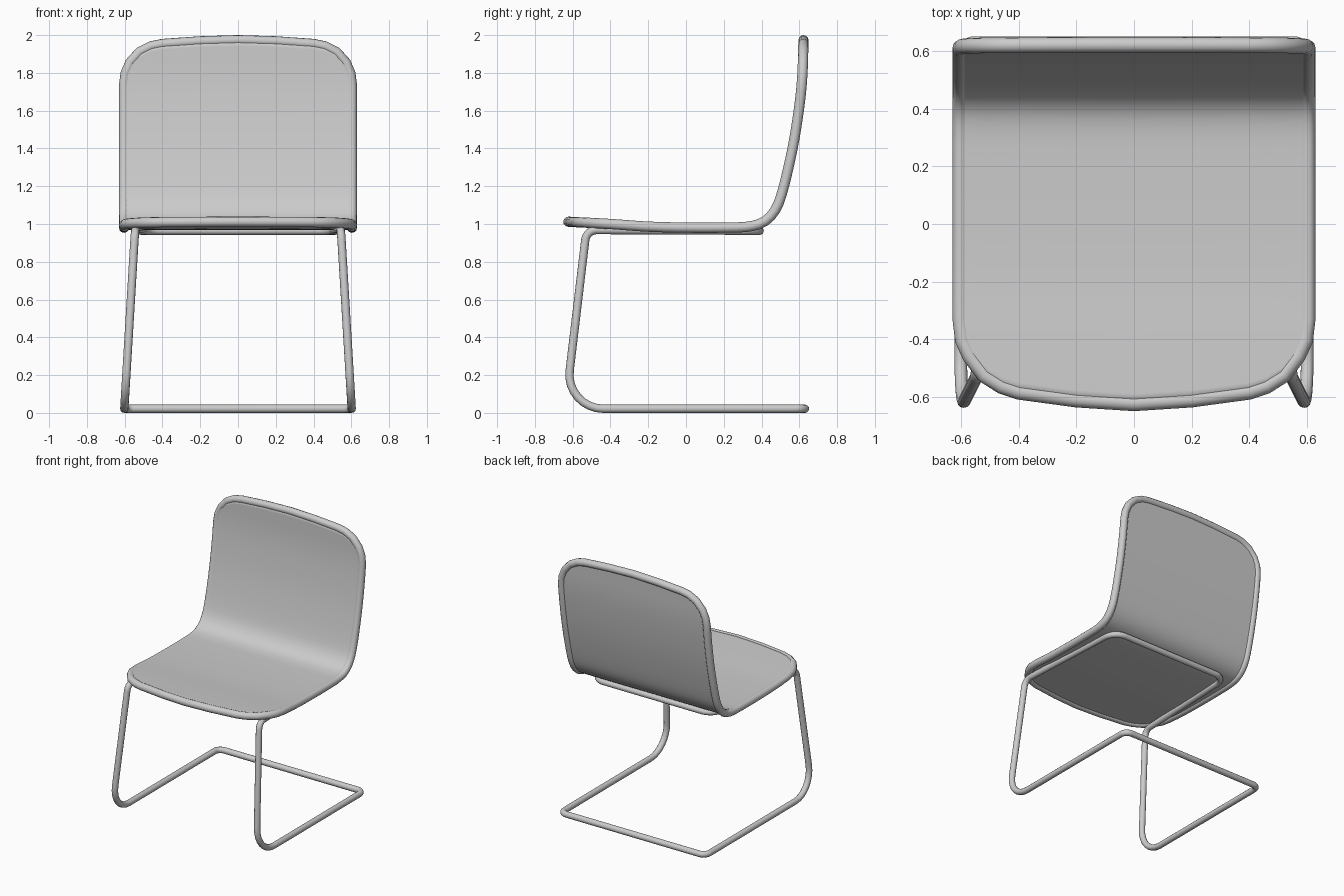
import bpy, math
from mathutils import Vector

if "Cube" in bpy.data.objects:
    bpy.data.objects.remove(bpy.data.objects["Cube"])

HALF = [0, .2, .4, .46, .52, .57, .595, .603]            # outline x stations
FRONT = [0, .013, .04, .06, .098, .165, .22, .29]        # setback of the front edge
BACK = [0, .006, .02, .032, .062, .117, .175, .235]      # setback of the top edge
PROFILE = [(-.623, 1.012), (-.4, 1.0), (-.2, .986), (0, .981), (.2, .981), (.33, .986),
           (.41, 1.01), (.47, 1.07), (.51, 1.17), (.56, 1.38), (.594, 1.58),
           (.615, 1.77), (.622, 1.973)]


def smooth_path(pts, n=8):
    """Catmull-Rom curve through the points."""
    p = [Vector(q) for q in pts]
    p = [2 * p[0] - p[1]] + p + [2 * p[-1] - p[-2]]
    out = []
    for a, b, c, d in zip(p, p[1:], p[2:], p[3:]):
        for k in range(n):
            t = k / n
            out.append(.5 * (2 * b + (c - a) * t + (2 * a - 5 * b + 4 * c - d) * t * t
                             + (3 * b - a - 3 * c + d) * t ** 3))
    return out + [p[-2]]


PATH = smooth_path(PROFILE)
DIST = [0]
for a, b in zip(PATH, PATH[1:]):
    DIST.append(DIST[-1] + (b - a).length)
LENGTH = DIST[-1]


def shell_point(x, s, lift=0):
    """Point of the bent shell at distance s along the side profile."""
    i = max(k for k in range(len(DIST) - 1) if DIST[k] <= s + 1e-9)
    t = (s - DIST[i]) / (DIST[i + 1] - DIST[i])
    p = PATH[i].lerp(PATH[i + 1], t)
    d0 = PATH[i + 1] - PATH[max(i - 1, 0)]
    d1 = PATH[min(i + 2, len(PATH) - 1)] - PATH[i]
    d = d0.normalized().lerp(d1.normalized(), t).normalized()
    return Vector((x, p.x - d.y * lift, p.y + d.x * lift))


def fillet(corners, n=8):
    """Round each (point, radius) corner of a closed path."""
    out = []
    for i, (p, r) in enumerate(corners):
        p = Vector(p)
        u = (Vector(corners[i - 1][0]) - p).normalized()
        v = (Vector(corners[(i + 1) % len(corners)][0]) - p).normalized()
        half = u.angle(v) / 2
        cut = r / math.tan(half)
        centre = p + (u + v).normalized() * (r / math.sin(half))
        a, b = p + u * cut - centre, p + v * cut - centre
        out += [centre + a.normalized().slerp(b.normalized(), k / n) * r for k in range(n + 1)]
    return out


def tube(name, pts, radius):
    """Closed round tube along the points, as a mesh."""
    cu = bpy.data.curves.new(name, 'CURVE')
    cu.dimensions = '3D'
    cu.bevel_depth = radius
    cu.bevel_resolution = 4
    sp = cu.splines.new('POLY')
    sp.points.add(len(pts) - 1)
    for q, p in zip(sp.points, pts):
        q.co = (*p, 1)
    sp.use_cyclic_u = True
    tmp = bpy.data.objects.new(name + "_path", cu)
    bpy.context.collection.objects.link(tmp)
    bpy.context.view_layer.update()
    me = bpy.data.meshes.new_from_object(tmp.evaluated_get(bpy.context.evaluated_depsgraph_get()))
    bpy.data.objects.remove(tmp)
    ob = bpy.data.objects.new(name, me)
    bpy.context.collection.objects.link(ob)
    me.polygons.foreach_set('use_smooth', [True] * len(me.polygons))
    return ob


# Seat and back panel: one bent sheet with rounded corners
cols = [(-x, f, b) for x, f, b in list(zip(HALF, FRONT, BACK))[:0:-1]] + list(zip(HALF, FRONT, BACK))
ROWS = 64
verts = [shell_point(x, f + (LENGTH - b - f) * j / ROWS, .023)
         for x, f, b in cols for j in range(ROWS + 1)]
W = ROWS + 1
faces = [(i * W + j, (i + 1) * W + j, (i + 1) * W + j + 1, i * W + j + 1)
         for i in range(len(cols) - 1) for j in range(ROWS)]
me = bpy.data.meshes.new("seat_and_back_panel")
me.from_pydata(verts, [], faces)
panel = bpy.data.objects.new("seat_and_back_panel", me)
bpy.context.collection.objects.link(panel)
mod = panel.modifiers.new("thickness", 'SOLIDIFY')
mod.thickness = .036
mod.offset = -1
bpy.context.view_layer.objects.active = panel
panel.select_set(True)
bpy.ops.object.shade_smooth_by_angle(angle=math.radians(40))

# Rounded rim around the panel
rim = [shell_point(x, f) for x, f, b in cols]
s0, s1 = FRONT[-1], LENGTH - BACK[-1]
side = [s0 + (s1 - s0) * k / 40 for k in range(1, 40)]
rim += [shell_point(HALF[-1], s) for s in side]
rim += [shell_point(x, LENGTH - b) for x, f, b in reversed(cols)]
rim += [shell_point(-HALF[-1], s) for s in reversed(side)]
tube("shell_rim", rim, .027)

# Cantilever frame: floor loop, front legs and rails under the seat, one bent tube
half = [((.602, .63, .022), .05), ((.602, -.64, .022), .18),
        ((.545, -.527, .968), .06), ((.503, .39, .964), .1)]
mirrored = [((-x, y, z), r) for (x, y, z), r in reversed(half)]
tube("cantilever_frame", fillet(half + mirrored), .022)
